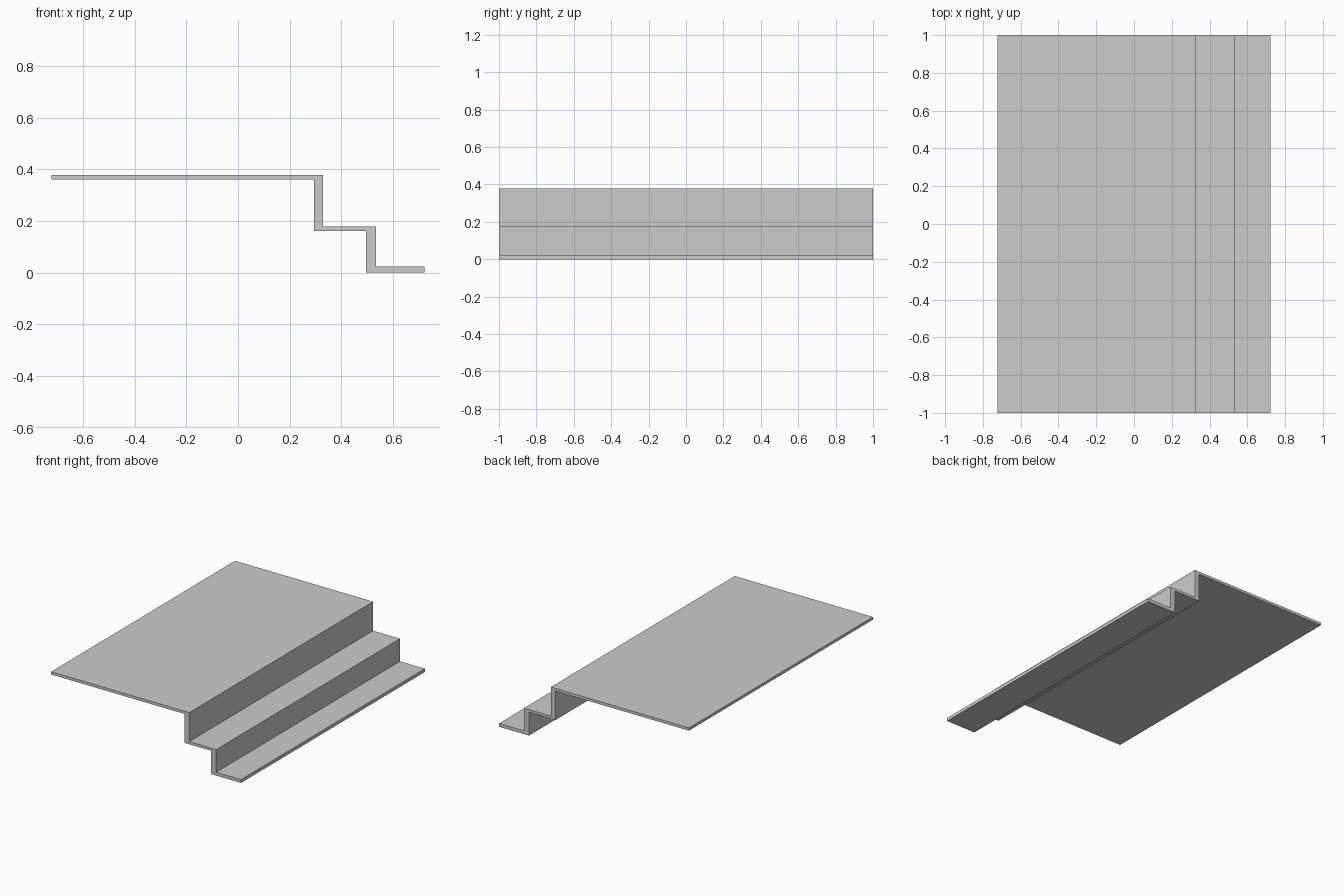
import bpy
import bmesh

if "Cube" in bpy.data.objects:
    bpy.data.objects.remove(bpy.data.objects["Cube"])

# Stepped cross-section in x, z: upper deck, riser, tread, riser, lower ledge
PROFILE = [
    (-0.723, 0.36), (0.294, 0.36), (0.294, 0.161), (0.496, 0.161),
    (0.496, 0.0), (0.723, 0.0), (0.723, 0.023), (0.534, 0.023),
    (0.534, 0.179), (0.329, 0.179), (0.329, 0.379), (-0.723, 0.379),
]


def extrude_profile(name, points, depth):
    """Fill an x-z outline and extrude it along y, centred on y = 0."""
    bm = bmesh.new()
    face = bm.faces.new([bm.verts.new((x, -depth / 2, z)) for x, z in points])
    result = bmesh.ops.extrude_face_region(bm, geom=[face], use_keep_orig=True)
    moved = [g for g in result["geom"] if isinstance(g, bmesh.types.BMVert)]
    bmesh.ops.translate(bm, verts=moved, vec=(0, depth, 0))
    bmesh.ops.recalc_face_normals(bm, faces=bm.faces)
    mesh = bpy.data.meshes.new(name)
    bm.to_mesh(mesh)
    bm.free()
    obj = bpy.data.objects.new(name, mesh)
    bpy.context.collection.objects.link(obj)
    return obj


# Folded platform with two steps
extrude_profile("stepped_platform", PROFILE, 2.0)
